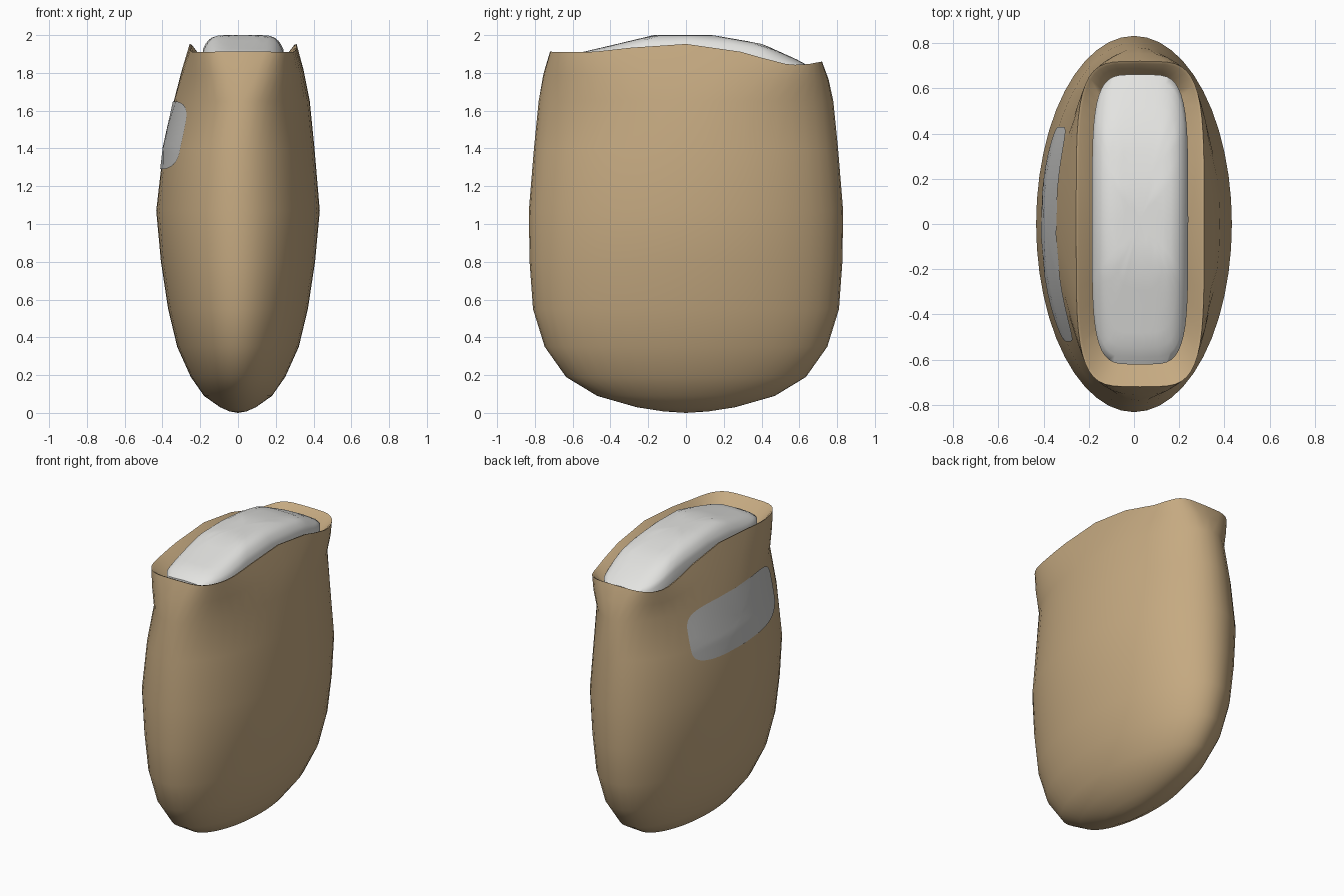
import bpy, bmesh, math

if "Cube" in bpy.data.objects:
    bpy.data.objects.remove(bpy.data.objects["Cube"])

SEG = 48


def material(name, rgb):
    m = bpy.data.materials.new(name)
    m.diffuse_color = (*rgb, 1)
    m.use_nodes = True
    m.node_tree.nodes["Principled BSDF"].inputs["Base Color"].default_value = m.diffuse_color
    return m


TAN = material("tan_cloth", (0.56, 0.40, 0.22))
WHITE = material("white_filling", (0.77, 0.77, 0.75))
GREY = material("grey_label", (0.58, 0.58, 0.57))


def lerp_table(table, t):
    """Piecewise linear lookup of rows (key, value, ...)."""
    if t <= table[0][0]:
        return table[0][1:]
    for a, b in zip(table, table[1:]):
        if t <= b[0]:
            f = (t - a[0]) / (b[0] - a[0])
            return tuple(p + (q - p) * f for p, q in zip(a[1:], b[1:]))
    return table[-1][1:]


def oval(hx, hy, n, cx=0.0, cy=0.0):
    """Superellipse outline points."""
    pts = []
    for i in range(SEG):
        a = 2 * math.pi * i / SEG
        c, s = math.cos(a), math.sin(a)
        pts.append((cx + hx * math.copysign(abs(c) ** (2 / n), c),
                    cy + hy * math.copysign(abs(s) ** (2 / n), s)))
    return pts


def loft(name, rings, mat, start=None, end=None, closed=True):
    """Skin a list of rings, with optional pole points at both ends."""
    bm = bmesh.new()
    rows = [[bm.verts.new(p) for p in r] for r in rings]
    for a, b in zip(rows, rows[1:]):
        for i in range(SEG):
            j = (i + 1) % SEG
            bm.faces.new((a[i], a[j], b[j], b[i]))
    for pole, row, flip in ((start, rows[0], True), (end, rows[-1], False)):
        if pole:
            v = bm.verts.new(pole)
            for i in range(SEG):
                j = (i + 1) % SEG
                bm.faces.new((row[j], row[i], v) if flip else (row[i], row[j], v))
    if closed:
        bmesh.ops.recalc_face_normals(bm, faces=bm.faces)
    me = bpy.data.meshes.new(name)
    bm.to_mesh(me)
    bm.free()
    me.materials.append(mat)
    ob = bpy.data.objects.new(name, me)
    bpy.context.collection.objects.link(ob)
    bpy.ops.object.select_all(action='DESELECT')
    ob.select_set(True)
    bpy.context.view_layer.objects.active = ob
    bpy.ops.object.shade_smooth_by_angle(angle=math.radians(50))
    return ob


# sack profile: height, half width, half depth, x shift
PROFILE = [
    (0.008, 0.045, 0.12, 0), (0.03, 0.095, 0.26, 0), (0.09, 0.18, 0.47, 0),
    (0.19, 0.25, 0.635, 0), (0.35, 0.322, 0.748, 0), (0.55, 0.37, 0.81, 0),
    (0.80, 0.408, 0.828, 0), (1.07, 0.433, 0.832, 0), (1.40, 0.400, 0.805, 0.005),
    (1.65, 0.360, 0.780, 0.020),
]
# wavy height of the rim and of the filling along y
RIM = [(-0.72, 1.912), (-0.5, 1.91), (-0.25, 1.938), (0, 1.953), (0.2, 1.938),
       (0.4, 1.88), (0.55, 1.842), (0.64, 1.845), (0.72, 1.86)]
SPINE = [(-0.62, 1.87), (-0.55, 1.91), (-0.4, 1.945), (-0.17, 2.0), (0.14, 2.0),
         (0.4, 1.955), (0.6, 1.865), (0.66, 1.83)]


def rim(y):
    return lerp_table(RIM, y)[0]


# sack: outer wall, wavy rim, then inner wall
rings = [[(x, y, z) for x, y in oval(hx, hy, 2, cx)] for z, hx, hy, cx in PROFILE]
rings.append([(x, y, 1.65 + 0.55 * (rim(y) - 1.65))
              for x, y in oval(0.322, 0.755, 2.8, 0.025)])
rings.append([(x, y, rim(y)) for x, y in oval(0.283, 0.72, 4.5, 0.027)])
rings.append([(x, y, rim(y) - 0.004) for x, y in oval(0.272, 0.709, 4.5, 0.027)])
rings.append([(x, y, rim(y) - 0.09) for x, y in oval(0.205, 0.64, 4.5, 0.027, 0.015)])
loft("sack", rings, TAN, start=(0, 0, 0), end=(0.027, 0, 1.75))

# filling: soft cushion swelling out of the mouth
CX, CY, HX, HY = 0.027, 0.02, 0.213, 0.642


def cushion(f):
    return [(x, y, lerp_table(SPINE, y)[0] - 0.075 * f ** 4 * abs((x - CX) / HX) ** 3)
            for x, y in oval(HX * f, HY * f, 4.5, CX, CY)]


top = [cushion(f) for f in (1, 0.95, 0.88, 0.78, 0.64, 0.48, 0.32, 0.16)]
skirt = [(x, y, z - 0.1) for x, y, z in top[0]]
loft("filling", [skirt] + top, WHITE, start=(CX, CY, 1.72), end=(CX, CY, 2.0))


# label: thin patch hugging the left side
def on_side(y, z):
    hx, hy, cx = lerp_table(PROFILE, z)
    return (cx - hx * math.sqrt(1 - (y / hy) ** 2) - 0.005, y, z)


LY, LZ = -0.045, 1.47
patch = []
for k in range(8, 0, -1):
    f = k / 8
    # mirrored y makes the patch face outwards
    patch.append([on_side(LY - (y - LY), z)
                  for y, z in oval(0.475 * f, 0.18 * f, 4.5, LY, LZ)])
loft("label", patch, GREY, end=on_side(LY, LZ), closed=False)
